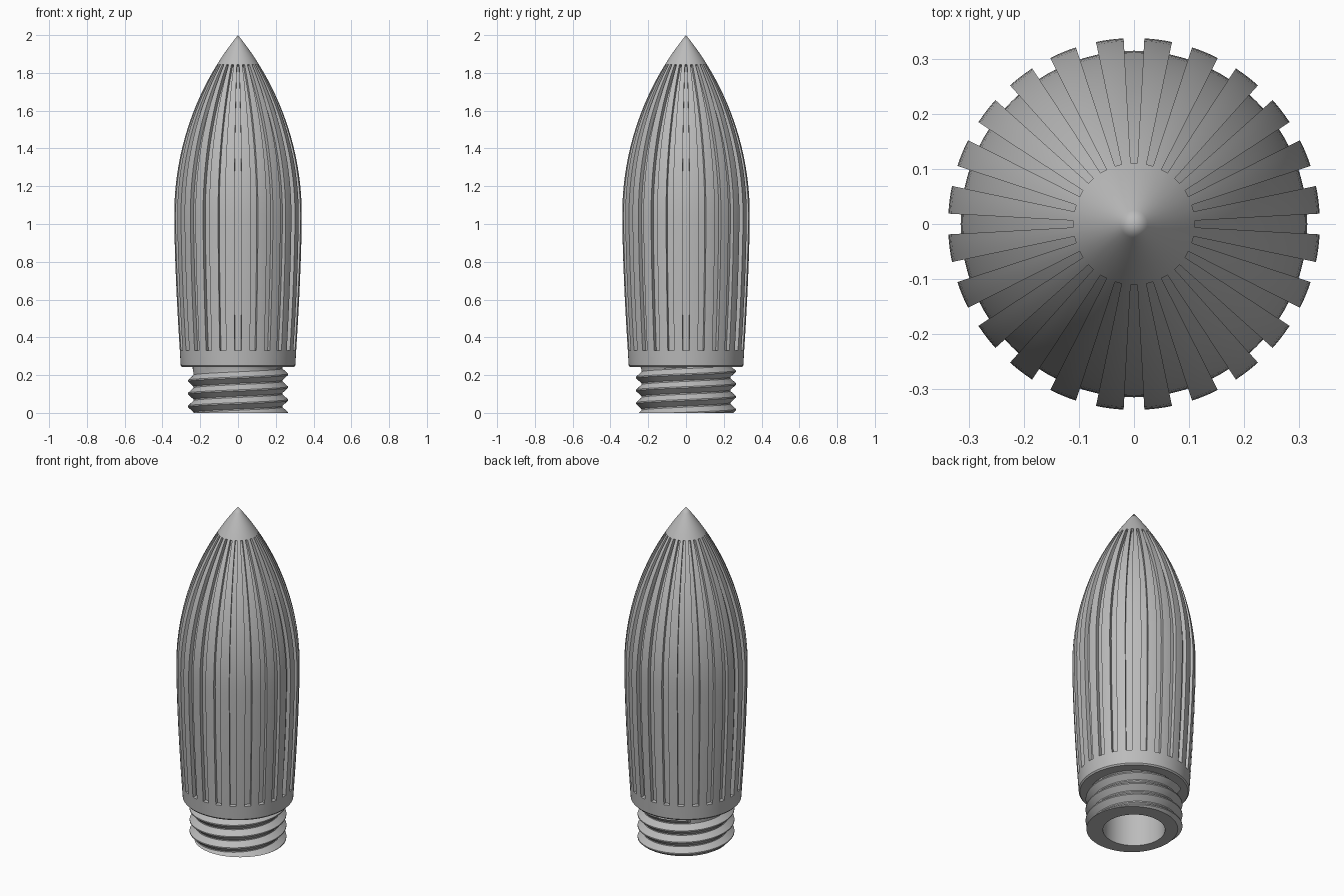
import bpy, bmesh
from math import sin, cos, pi, radians, sqrt

if "Cube" in bpy.data.objects:
    bpy.data.objects.remove(bpy.data.objects["Cube"])

grey = bpy.data.materials.new("plain_grey")
grey.use_nodes = True
grey.diffuse_color = (0.5, 0.5, 0.5, 1)
grey.node_tree.nodes["Principled BSDF"].inputs["Base Color"].default_value = (0.5, 0.5, 0.5, 1)


def revolve(rows, angles):
    """Skin rows around z; each row maps an angle to (radius, height)."""
    bm = bmesh.new()
    rings = []
    for row in rows:
        ring = []
        for a in angles:
            r, z = row(a)
            ring.append(bm.verts.new((r * cos(a), r * sin(a), z)))
        rings.append(ring)
    for up, low in zip(rings, rings[1:]):
        for i in range(len(angles) - 1):
            bm.faces.new((up[i], low[i], low[i + 1], up[i + 1]))
    bmesh.ops.remove_doubles(bm, verts=bm.verts[:], dist=1e-5)
    bm.normal_update()
    return bm


def finish(bm, name):
    mesh = bpy.data.meshes.new(name)
    bm.to_mesh(mesh)
    bm.free()
    mesh.materials.append(grey)
    obj = bpy.data.objects.new(name, mesh)
    bpy.context.collection.objects.link(obj)
    bpy.ops.object.select_all(action='DESELECT')
    obj.select_set(True)
    bpy.context.view_layer.objects.active = obj
    bpy.ops.object.shade_smooth_by_angle(angle=radians(30))


def fixed(r, z):
    return lambda a: (r, z)


# Fluted body: pointed arch above the widest height, gentle taper below
WIDE, WIDE_Z, ARC = 0.338, 1.05, 1.504
GROOVE_TOP, GROOVE_LOW = 1.845, 0.33


def body_radius(z):
    if z > WIDE_Z:
        return max(0, sqrt(ARC ** 2 - (z - WIDE_Z) ** 2) - ARC + WIDE)
    return WIDE - 0.035 * ((WIDE_Z - z) / 0.8) ** 1.6


heights = [2 - (2 - GROOVE_TOP) * i / 5 for i in range(5)]
heights += [GROOVE_TOP + (GROOVE_LOW - GROOVE_TOP) * i / 36 for i in range(37)]
heights += [0.25]
profile = [(body_radius(z) if z < 2 else 0, z) for z in heights]
profile += [(0.296, 0.242), (0.2, 0.242)]

FLUTES, HALF = 24, 3.2
step = 360 / FLUTES
angles = []
for k in range(FLUTES):
    angles += [radians(k * step + d) for d in (-HALF, 0, HALF, 5.35, 7.5, 9.65)]
angles.append(angles[0] + 2 * pi)
body = revolve([fixed(r, z) for r, z in profile], angles)


# Sink the grooves between the ribs
def in_groove(face):
    c = face.calc_center_median()
    turn = math_degrees(c) % step
    return GROOVE_LOW < c.z < GROOVE_TOP and min(turn, step - turn) < HALF


def math_degrees(c):
    from math import atan2, degrees
    return degrees(atan2(c.y, c.x))


grooves = [f for f in body.faces if in_groove(f)]
bmesh.ops.inset_region(body, faces=grooves, thickness=0, depth=-0.023,
                       use_boundary=True, use_even_offset=True)
finish(body, "fluted_body")

# Threaded neck: helical rows trimmed flat at both ends, then the bore
PITCH, TOP, SEGMENTS = 0.068, 0.243, 96


def thread_row(level):
    def point(a):
        turn = a / (2 * pi)
        z = min(TOP, max(0, PITCH * (level + turn)))
        t = abs((z / PITCH - turn) % 1 - 0.5) * 2
        r = 0.235 + 0.03 * min(1, max(0, (t - 0.1) / 0.8))
        if z > 0.225:
            r = min(r, 0.24)
        return r, z
    return point


rows = [thread_row(n + f) for n in range(4, -3, -1) for f in (0.95, 0.55, 0.45, 0.05)]
rows += [fixed(0.17, 0), fixed(0.17, 1.0), fixed(0, 1.0)]
neck = revolve(rows, [2 * pi * i / SEGMENTS for i in range(SEGMENTS + 1)])
finish(neck, "threaded_neck")
